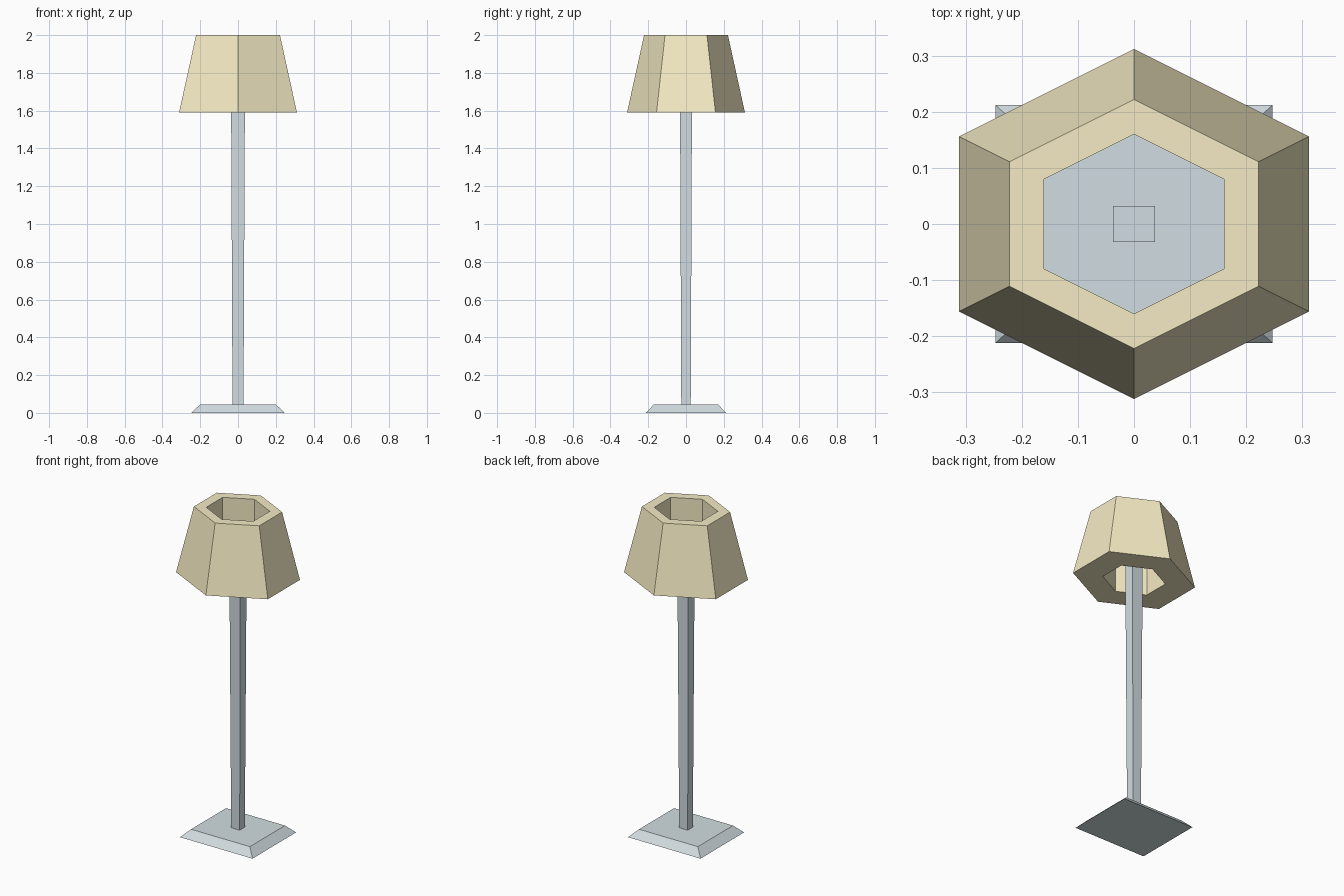
import bpy
import bmesh

if "Cube" in bpy.data.objects:
    bpy.data.objects.remove(bpy.data.objects["Cube"])


def material(name, rgb):
    m = bpy.data.materials.new(name)
    m.diffuse_color = (*rgb, 1)
    m.use_nodes = True
    m.node_tree.nodes["Principled BSDF"].inputs["Base Color"].default_value = m.diffuse_color
    return m


def rect(x, y):
    return [(-x, -y), (x, -y), (x, y), (-x, y)]


def hexagon(r):
    return [(0, -r), (r, -r / 2), (r, r / 2), (0, r), (-r, r / 2), (-r, -r / 2)]


def loft(name, sections, mat, closed=False):
    """Join (outline, z) sections with quads; cap the ends or close into a ring."""
    bm = bmesh.new()
    rings = [[bm.verts.new((x, y, z)) for x, y in pts] for pts, z in sections]
    pairs = list(zip(rings, rings[1:]))
    if closed:
        pairs.append((rings[-1], rings[0]))
    else:
        bm.faces.new(rings[0])
        bm.faces.new(rings[-1])
    for a, b in pairs:
        n = len(a)
        for i in range(n):
            j = (i + 1) % n
            bm.faces.new((a[i], a[j], b[j], b[i]))
    bmesh.ops.recalc_face_normals(bm, faces=bm.faces)
    mesh = bpy.data.meshes.new(name)
    bm.to_mesh(mesh)
    bm.free()
    mesh.materials.append(mat)
    obj = bpy.data.objects.new(name, mesh)
    bpy.context.collection.objects.link(obj)
    return obj


metal = material("metal", (0.64, 0.72, 0.75))
fabric = material("fabric", (0.91, 0.83, 0.55))

# Bevelled rectangular foot
loft("base", [(rect(0.247, 0.212), 0), (rect(0.2, 0.17), 0.045)], metal)

# Slightly flared square pole, ending inside the shade
loft("pole", [(rect(0.029, 0.025), 0.045), (rect(0.037, 0.032), 1.75)], metal)

# Thick hexagonal shade with a straight hole through it
loft("shade", [(hexagon(0.312), 1.59), (hexagon(0.222), 2.0),
               (hexagon(0.16), 2.0), (hexagon(0.16), 1.59)], fabric, closed=True)
